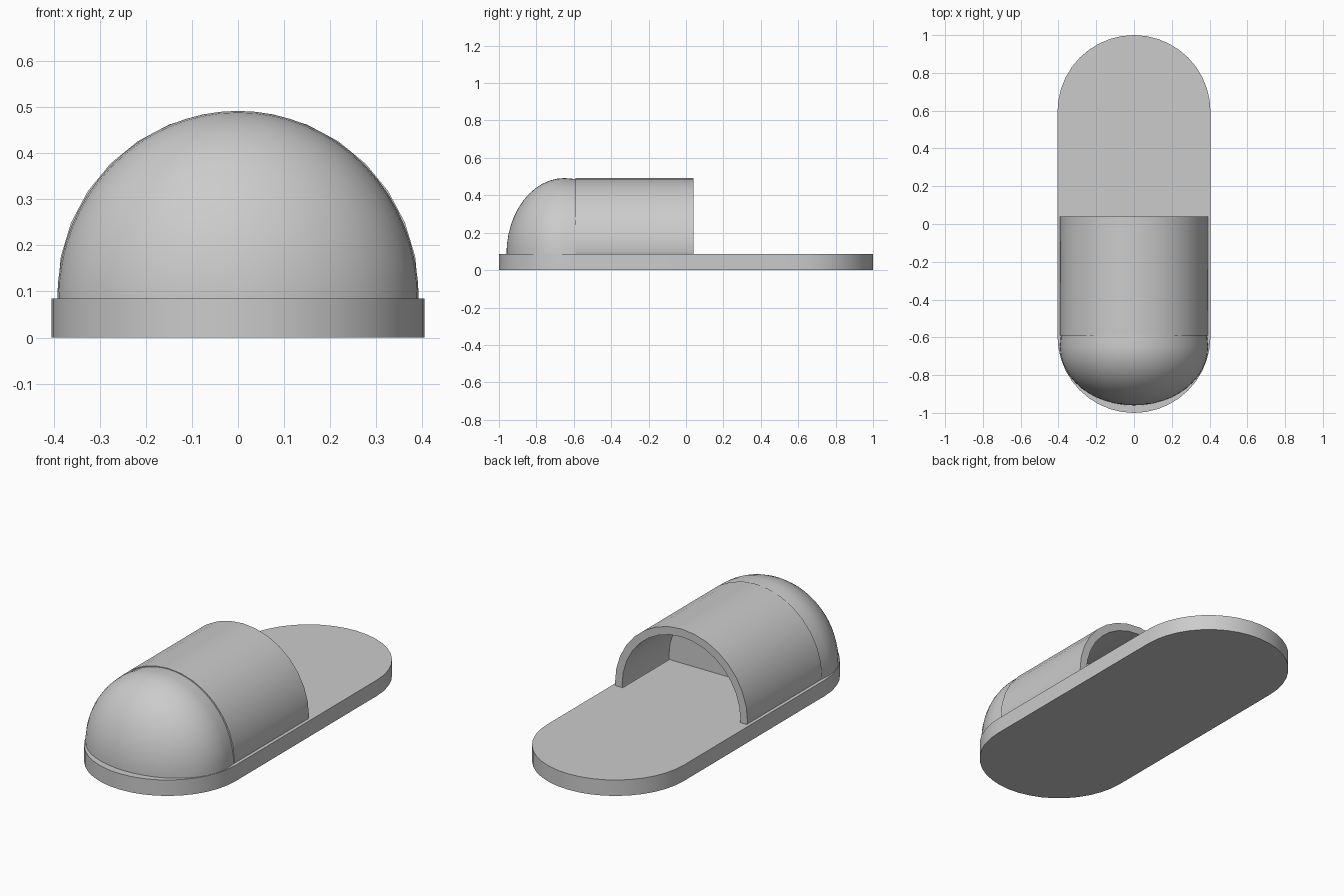
import bpy, bmesh
from math import sin, cos, pi, radians

if "Cube" in bpy.data.objects:
    bpy.data.objects.remove(bpy.data.objects["Cube"])

SOLE_TOP = 0.085


def loft(name, rings):
    """Skin equal-length closed rings and cap both ends."""
    bm = bmesh.new()
    loops = [[bm.verts.new(p) for p in ring] for ring in rings]
    n = len(loops[0])
    for a, b in zip(loops, loops[1:]):
        for i in range(n):
            j = (i + 1) % n
            bm.faces.new((a[i], a[j], b[j], b[i]))
    bm.faces.new(loops[0])
    bm.faces.new(loops[-1])
    bmesh.ops.remove_doubles(bm, verts=bm.verts, dist=1e-5)
    bmesh.ops.recalc_face_normals(bm, faces=bm.faces)
    me = bpy.data.meshes.new(name)
    bm.to_mesh(me)
    bm.free()
    ob = bpy.data.objects.new(name, me)
    bpy.context.collection.objects.link(ob)
    bpy.ops.object.select_all(action='DESELECT')
    bpy.context.view_layer.objects.active = ob
    ob.select_set(True)
    bpy.ops.object.shade_smooth_by_angle(angle=radians(35))
    return ob


def arc(rx, rz, y, z0=SOLE_TOP, steps=16):
    return [(rx * cos(pi * i / steps), y, z0 + rz * sin(pi * i / steps))
            for i in range(steps + 1)]


# Sole: flat slab with round ends
R = 0.405
outline = [(R * cos(pi * i / 20), (1 - R) + R * sin(pi * i / 20)) for i in range(21)]
outline += [(-x, -y) for x, y in outline]
loft("sole", [[(x, y, z) for x, y in outline] for z in (0, SOLE_TOP)])

# Upper strap: half-round shell, open at the back
def shell(y):
    outer = [(0.387, y, SOLE_TOP)] + arc(0.392, 0.392, y, 0.1) + [(-0.387, y, SOLE_TOP)]
    inner = [(0.346, y, SOLE_TOP)] + arc(0.35, 0.35, y, 0.1) + [(-0.346, y, SOLE_TOP)]
    return outer + inner[::-1]

loft("upper_strap", [shell(-0.59), shell(0.04)])

# Toe cap: rounded front, its flat back sits inside the strap
rings = []
for i in range(13):
    t = pi / 2 * i / 12
    s = max(sin(t), 0.002)
    rings.append(arc(0.392 * s, 0.407 * s, -0.65 - 0.31 * cos(t), steps=32))
rings.append(arc(0.387, 0.402, -0.59, steps=32))
rings.append(arc(0.37, 0.385, -0.355, steps=32))
loft("toe_cap", rings)
